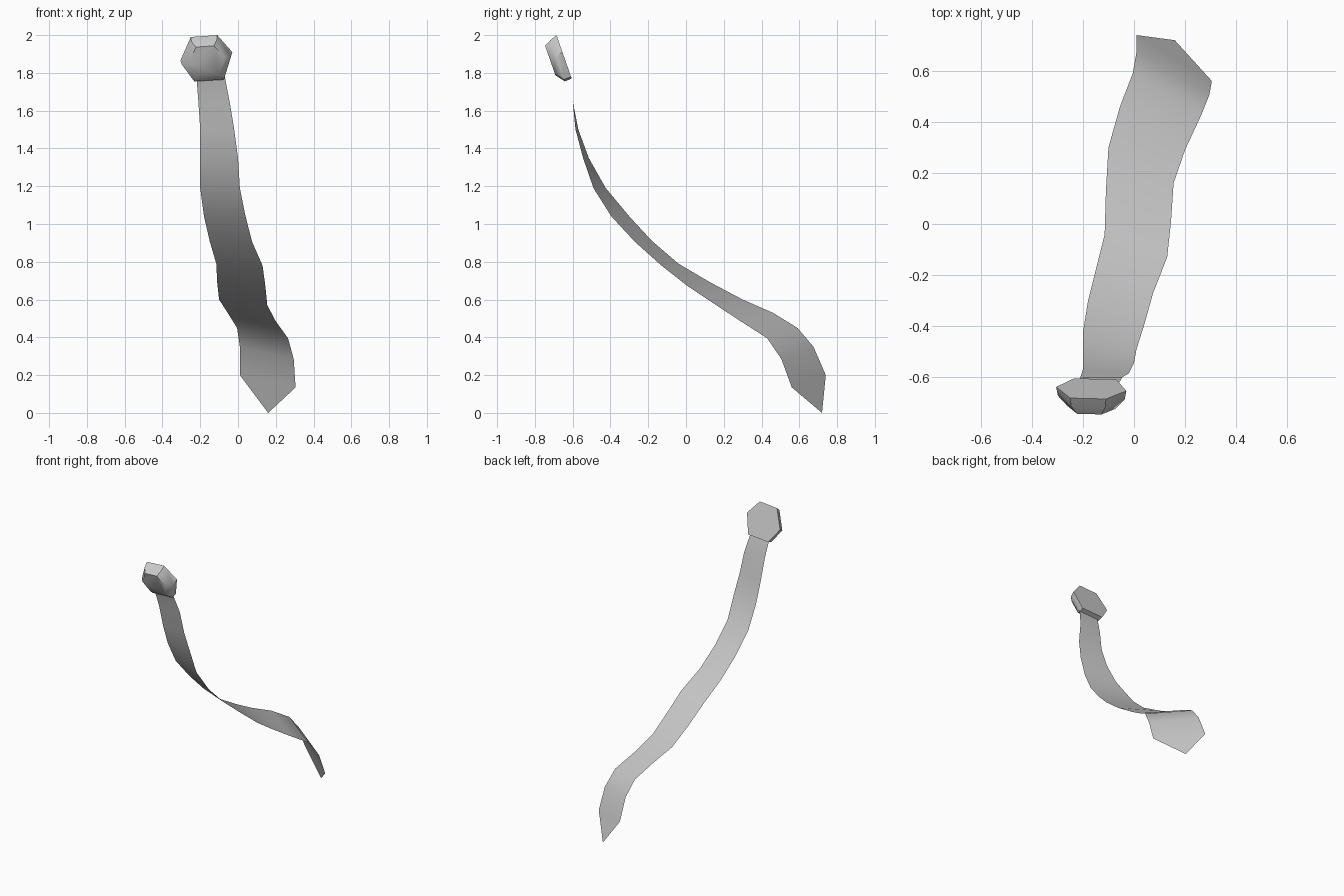
import bpy
import bmesh
import math
from mathutils import Vector

default_cube = bpy.data.objects.get("Cube")
if default_cube:
    bpy.data.objects.remove(default_cube, do_unlink=True)


def make_material(name, colour):
    material = bpy.data.materials.new(name)
    material.use_nodes = True
    material.diffuse_color = colour
    shader = next(n for n in material.node_tree.nodes if n.type == "BSDF_PRINCIPLED")
    shader.inputs["Base Color"].default_value = colour
    return material


def finish_object(name, bm, material, smooth_angle):
    mesh = bpy.data.meshes.new(name)
    bm.to_mesh(mesh)
    bm.free()
    obj = bpy.data.objects.new(name, mesh)
    bpy.context.collection.objects.link(obj)
    mesh.materials.append(material)
    bpy.ops.object.select_all(action="DESELECT")
    obj.select_set(True)
    bpy.context.view_layer.objects.active = obj
    bpy.ops.object.shade_smooth_by_angle(angle=math.radians(smooth_angle))
    return obj


grey = make_material("light grey", (0.6, 0.6, 0.6, 1))

# Ribbon: a thin twisting sheet between two edge paths, ending in a point
left_edge = [
    (-.22, -.64, 1.78), (-.21, -.6, 1.65), (-.2, -.57, 1.5), (-.2, -.515, 1.35),
    (-.2, -.425, 1.19), (-.18, -.3, 1.04), (-.15, -.18, .91), (-.115, -.04, .79),
    (-.11, .13, .69), (-.1, .3, .6), (-.055, .46, .53), (-.005, .59, .45),
    (.01, .675, .35), (.01, .74, .2),
]
right_edge = [
    (-.07, -.64, 1.78), (-.045, -.6, 1.65), (-.02, -.585, 1.5), (0, -.545, 1.35),
    (.01, -.49, 1.19), (.04, -.395, 1.04), (.075, -.27, .905), (.13, -.13, .78),
    (.145, .01, .67), (.155, .16, .57), (.2, .29, .485), (.265, .43, .395),
    (.295, .505, .285), (.305, .56, .135),
]
tip = (.16, .72, 0)

bm = bmesh.new()
left_verts = [bm.verts.new(point) for point in left_edge]
right_verts = [bm.verts.new(point) for point in right_edge]
for i in range(len(left_verts) - 1):
    bm.faces.new((left_verts[i], left_verts[i + 1], right_verts[i + 1], right_verts[i]))
bm.faces.new((left_verts[-1], bm.verts.new(tip), right_verts[-1]))
finish_object("ribbon", bm, grey, 60)

# Knob: a six-sided outline on a leaning plane, tapering in steps to the front
outline = [(-.085, .12), (.055, .13), (.135, .04), (.095, -.09), (-.07, -.1), (-.14, -.005)]
centre = Vector((-.165, -.64, 1.87))
lean = -.35


def knob_ring(bm, scale, depth, drop):
    ring = []
    for x, z in outline:
        offset = Vector((x * scale, z * scale * lean - depth, z * scale - drop))
        ring.append(bm.verts.new(centre + offset))
    return ring


bm = bmesh.new()
rings = [
    knob_ring(bm, 1, 0, 0),
    knob_ring(bm, .95, .035, .02),
    knob_ring(bm, .68, .075, .015),
]
for inner, outer in zip(rings, rings[1:]):
    for i in range(len(outline)):
        j = (i + 1) % len(outline)
        bm.faces.new((inner[i], inner[j], outer[j], outer[i]))
bm.faces.new(rings[0])
bm.faces.new(rings[-1])
bmesh.ops.recalc_face_normals(bm, faces=bm.faces)
finish_object("knob", bm, grey, 45)
